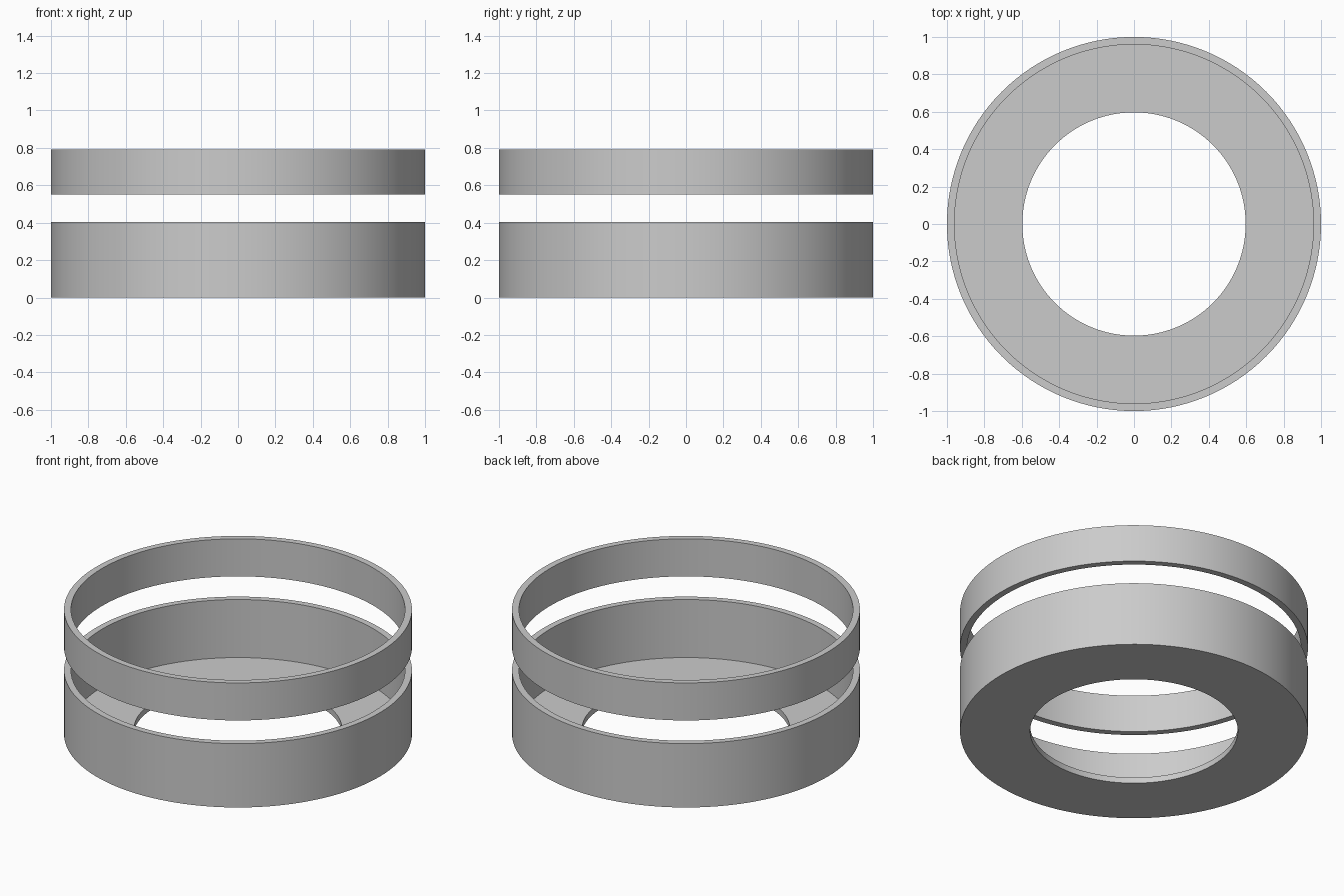
import bpy
import math

SEGMENTS = 128

cube = bpy.data.objects.get("Cube")
if cube:
    bpy.data.objects.remove(cube, do_unlink=True)

# Single plain grey
grey = bpy.data.materials.new("plain_grey")
grey.use_nodes = True
colour = (0.6, 0.6, 0.6, 1)
grey.diffuse_color = colour
grey.node_tree.nodes["Principled BSDF"].inputs["Base Color"].default_value = colour


def lathe(name, profile):
    """Spin a closed, counter-clockwise (radius, z) profile around the z axis."""
    n = len(profile)
    verts, faces = [], []
    for i in range(SEGMENTS):
        a = math.tau * i / SEGMENTS
        verts += [(r * math.cos(a), r * math.sin(a), z) for r, z in profile]
        j = (i + 1) % SEGMENTS
        for k in range(n):
            m = (k + 1) % n
            faces.append((i * n + k, j * n + k, j * n + m, i * n + m))
    mesh = bpy.data.meshes.new(name)
    mesh.from_pydata(verts, [], faces)
    mesh.materials.append(grey)
    obj = bpy.data.objects.new(name, mesh)
    bpy.context.collection.objects.link(obj)
    bpy.ops.object.select_all(action='DESELECT')
    obj.select_set(True)
    bpy.context.view_layer.objects.active = obj
    bpy.ops.object.shade_smooth_by_angle(angle=math.radians(30))
    return obj


outer, inner, hole = 1.0, 0.96, 0.597
floor, rim = 0.037, 0.405

# Open tray with a round hole in its floor
lathe("base_tray", [(hole, 0), (outer, 0), (outer, rim),
                    (inner, rim), (inner, floor), (hole, floor)])

# Separate ring floating above the tray
low, high = 0.552, 0.79
lathe("upper_ring", [(inner, low), (outer, low), (outer, high), (inner, high)])
